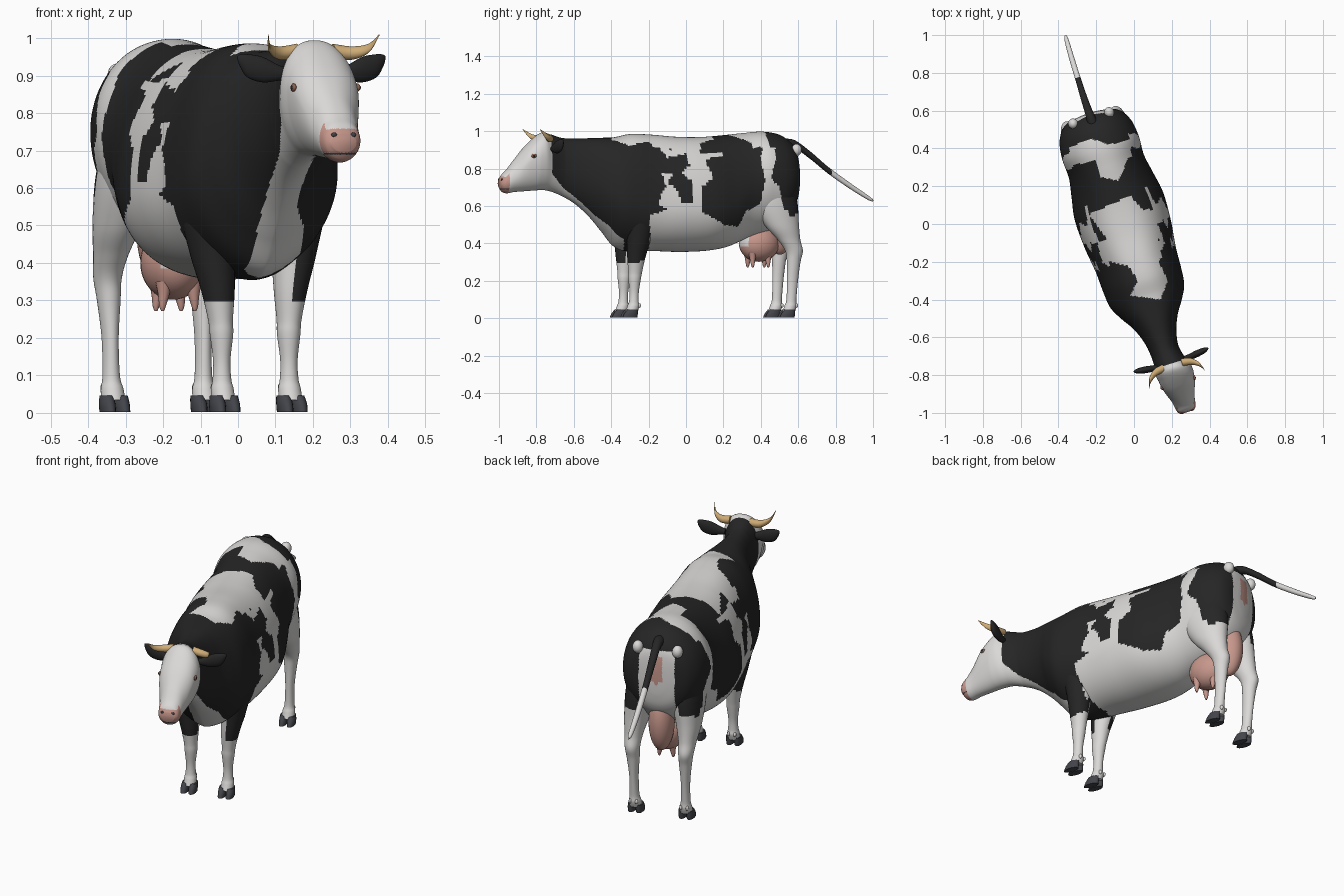
import bpy, bmesh, math
from mathutils import Matrix, Vector
from mathutils.bvhtree import BVHTree

cube = bpy.data.objects.get("Cube")
if cube:
    bpy.data.objects.remove(cube, do_unlink=True)

# The animal is built along its own axis, then turned to its stance
FRAME = Matrix.Translation((-.05, 0, 0)) @ Matrix.Rotation(math.radians(17.5), 4, "Z")


def material(name, color):
    mat = bpy.data.materials.new(name)
    mat.use_nodes = True
    mat.diffuse_color = (*color, 1)
    shader = next(n for n in mat.node_tree.nodes if n.type == "BSDF_PRINCIPLED")
    shader.inputs["Base Color"].default_value = (*color, 1)
    shader.inputs["Roughness"].default_value = .8
    return mat


WHITE, BLACK, PINK, DARK, HORN, BROWN = range(6)
PALETTE = [
    material("white_coat", (.7, .69, .68)),
    material("black_coat", (.019, .019, .019)),
    material("pink_skin", (.57, .31, .26)),
    material("dark_hoof", (.056, .058, .068)),
    material("horn_tan", (.62, .41, .18)),
    material("eye_brown", (.26, .12, .08)),
]


def finish(name, bm, paint):
    """Colour the faces by a number or a rule and make the object."""
    bmesh.ops.recalc_face_normals(bm, faces=bm.faces)
    bm.normal_update()
    used = []
    for face in bm.faces:
        color = paint(face.calc_center_median(), face.normal) if callable(paint) else paint
        if color not in used:
            used.append(color)
        face.material_index = used.index(color)
        face.smooth = True
    for edge in bm.edges:
        edge.smooth = edge.calc_face_angle(0) < .9
    mesh = bpy.data.meshes.new(name)
    bm.to_mesh(mesh)
    bm.free()
    for color in used:
        mesh.materials.append(PALETTE[color])
    obj = bpy.data.objects.new(name, mesh)
    obj.matrix_world = FRAME
    bpy.context.collection.objects.link(obj)


def spline(rows, steps):
    """Smooth rows of numbers with a Catmull-Rom curve."""
    result = []
    for i in range(len(rows) - 1):
        a, b, c, d = (rows[min(max(i + k, 0), len(rows) - 1)] for k in (-1, 0, 1, 2))
        for j in range(steps):
            t = j / steps
            result.append([q + t / 2 * (r - p + t * (2 * p - 5 * q + 4 * r - s + t * (3 * (q - r) + s - p)))
                           for p, q, r, s in zip(a, b, c, d)])
    return result + [list(rows[-1])]


def loft(rings):
    bm = bmesh.new()
    loops = [[bm.verts.new(p) for p in ring] for ring in rings]
    count = len(loops[0])
    for low, high in zip(loops, loops[1:]):
        for i in range(count):
            j = (i + 1) % count
            bm.faces.new((low[i], low[j], high[j], high[i]))
    bm.faces.new(loops[0])
    bm.faces.new(loops[-1])
    return bm


def tube(name, rows, plane, paint, steps=8, sides=32):
    """Rows hold a centre and two radii; plane names the axes of each ring."""
    first, second = ("XYZ".index(axis) for axis in plane)
    rings = []
    for *center, ra, rb in spline(rows, steps):
        ring = []
        for i in range(sides):
            a = math.tau * i / sides
            p = Vector(center)
            p[first] += max(ra, .001) * math.cos(a)
            p[second] += max(rb, .001) * math.sin(a)
            ring.append(p)
        rings.append(ring)
    finish(name, loft(rings), paint)


def ball(name, center, radii, paint):
    bm = bmesh.new()
    shape = Matrix.Translation(center) @ Matrix.Diagonal((*radii, 1))
    bmesh.ops.create_uvsphere(bm, u_segments=32, v_segments=20, radius=1, matrix=shape)
    finish(name, bm, paint)


# Coat markings: dark areas on the flanks, light areas on the back
SIDE_DARK = [
    [(-.73, 1.1), (-.15, 1.1), (-.16, .93), (-.1, .86), (0, .88), (.02, .82), (-.02, .78), (.03, .72),
     (.02, .62), (-.03, .62), (-.06, .7), (-.1, .72), (-.07, .78), (-.13, .78), (-.11, .7), (-.16, .62),
     (-.11, .58), (-.2, .55), (-.19, .45), (-.21, .32), (-.25, .3), (-.34, .3), (-.33, .42), (-.38, .46),
     (-.42, .5), (-.5, .56), (-.56, .62), (-.66, .7), (-.72, .78)],
    [(.17, 1.1), (.2, .87), (.1, .85), (.14, .75), (.07, .7), (.07, .57), (.2, .5), (.28, .49),
     (.32, .57), (.4, .62), (.42, .74), (.4, .85), (.44, 1.1)],
    [(.47, 1.1), (.48, .85), (.45, .75), (.5, .7), (.52, .6), (.57, .54), (.62, .58), (.75, .7), (.75, 1.1)],
]
BACK_LIGHT = [
    [(-.24, .05), (-.02, .15), (.05, .07), (.19, .1), (.2, -.06), (.12, -.08), (.18, -.12), (.13, -.2),
     (.18, -.3), (.14, -.4), (-.02, -.38), (.02, -.3), (-.03, -.22), (-.13, -.2), (-.23, -.1), (-.14, -.08)],
    [(-.4, .29), (-.37, .4), (-.22, .45), (-.13, .42), (.05, .47), (.06, .37), (-.03, .35), (-.08, .23),
     (-.18, .25), (-.2, .34)],
]


def inside(x, y, polygon):
    hit = False
    for (ax, ay), (bx, by) in zip(polygon, polygon[1:] + polygon[:1]):
        if (ay > y) != (by > y) and x < ax + (y - ay) * (bx - ax) / (by - ay):
            hit = not hit
    return hit


def coat(p, n):
    if p.y < -1.01 and p.z < .772 and n.z < .5:
        return DARK if .689 < p.z < .694 else PINK
    if p.y > .57 and abs(p.x) < .03 and .74 < p.z < .87:
        return PINK
    if p.y < -.78 or (p.y > .54 and abs(p.x) < .09 and p.z < .9):
        return WHITE
    if n.z > .6 and p.z > .75:
        world = FRAME @ p
        return WHITE if any(inside(world.x, world.y, area) for area in BACK_LIGHT) else BLACK
    # The right shoulder is dark across its front
    if p.x < -.045 and p.y < -.28 and n.y < -.2 and .3 < p.z < .58:
        return BLACK
    if n.x * p.x < -.2 * abs(p.x):
        return WHITE
    along = p.y * .954 + .3 * min(abs(p.x), .2)
    return BLACK if any(inside(along, p.z, area) for area in SIDE_DARK) else WHITE


# Trunk, neck and head: station, top, bottom, half width, widest height, lower taper
STATIONS = [
    (.617, .8, .72, .012, .75, 1), (.613, .86, .66, .06, .75, 1), (.6, .91, .6, .125, .75, 1),
    (.57, .95, .55, .168, .75, 1), (.51, .985, .49, .2, .75, 1), (.42, .998, .45, .212, .76, 1),
    (.32, .99, .42, .208, .7, 1), (.22, .98, .38, .225, .63, 1), (.1, .97, .36, .245, .6, 1),
    (-.05, .97, .355, .24, .6, 1), (-.2, .982, .36, .222, .6, 1), (-.31, .985, .355, .216, .62, 1.2),
    (-.4, .968, .38, .205, .64, 1.4), (-.47, .965, .46, .17, .68, 1.3), (-.54, .963, .54, .125, .74, 1.2),
    (-.62, .96, .61, .092, .78, 1), (-.7, .965, .655, .078, .8, 1), (-.77, .985, .68, .085, .83, 1),
    (-.82, .99, .685, .098, .86, 1), (-.9, .925, .68, .088, .84, 1), (-.97, .845, .675, .064, .76, 1),
    (-1.01, .795, .668, .056, .73, 1), (-1.035, .77, .675, .05, .725, 1), (-1.05, .745, .695, .035, .72, 1),
]


def head_shift(v):
    return .018 * min(max((-.7 - v) / .15, 0), 1)


rings = []
for v, top, bottom, width, middle, taper in spline(STATIONS, 12):
    ring = []
    ridge = .85 + .15 * min(max(v / .3, 0), 1)
    for i in range(144):
        a = math.tau * i / 144
        s, c = math.sin(a), math.cos(a)
        u = math.copysign(abs(s) ** (ridge if c > 0 else taper), s)
        z = middle + c * ((top - middle) if c > 0 else (middle - bottom))
        ring.append((width * u + head_shift(v), v, z))
    rings.append(ring)
trunk = loft(rings)
surface = BVHTree.FromBMesh(trunk)
finish("body_and_head", trunk, coat)

for side, label in ((1, "left"), (-1, "right")):
    def flip(rows, shift=0):
        return [(side * row[0] + shift, *row[1:]) for row in rows]

    # Legs
    tube(f"{label}_front_leg", flip([
        (.125, -.3, .68, .06, .08), (.13, -.295, .55, .068, .082), (.115, -.3, .43, .06, .066),
        (.102, -.31, .33, .045, .05), (.096, -.315, .25, .033, .038), (.094, -.318, .21, .031, .034),
        (.094, -.32, .14, .023, .025), (.094, -.322, .09, .025, .026), (.094, -.325, .065, .03, .032),
        (.094, -.335, .035, .031, .034)]), "XY", coat)
    tube(f"{label}_hind_leg", flip([
        (.1, .42, .78, .07, .13), (.114, .45, .63, .08, .135), (.13, .495, .5, .062, .095),
        (.135, .535, .42, .045, .062), (.135, .563, .36, .037, .048), (.132, .562, .3, .031, .037),
        (.13, .556, .2, .022, .03), (.129, .55, .1, .023, .027), (.128, .545, .065, .03, .033),
        (.128, .535, .035, .032, .034)]), "XY", coat)

    # Cloven hooves and dew claws
    for end, u, v in (("front", .094, -.335), ("hind", .128, .535)):
        for claw, offset in (("inner", -.02), ("outer", .02)):
            x = side * (u + offset)
            tube(f"{label}_{end}_{claw}_hoof", [
                (x, v - .015, .003, .019, .042), (x, v - .009, .025, .02, .038),
                (x * .99, v, .046, .017, .03)], "XY", DARK, 3, 20)
            ball(f"{label}_{end}_{claw}_dew_claw", (side * (u + offset * .8), v + .038, .068),
                 (.007, .01, .012), WHITE)

    # Horns, ears, eyes and nostrils
    shift = head_shift(-.85)
    tube(f"{label}_horn", flip([
        (.05, -.79, .965, .02, .02), (.1, -.8, .96, .019, .018), (.138, -.83, .973, .013, .012),
        (.155, -.87, 1.008, .002, .002)], shift), "YZ", HORN)
    tube(f"{label}_ear", flip([
        (.07, -.775, .905, .014, .014), (.1, -.775, .908, .016, .022), (.14, -.77, .916, .018, .034),
        (.18, -.765, .926, .015, .031), (.2, -.762, .94, .008, .016), (.207, -.761, .948, .002, .003)],
        shift), "YZ", BLACK)
    eye = surface.ray_cast(Vector((side, -.885, .868)), Vector((-side, 0, 0)))[0]
    ball(f"{label}_eye", eye, (.007, .015, .011), BROWN)
    ball(f"{label}_pupil", eye + Vector((side * .004, -.002, 0)), (.005, .007, .006), BLACK)
    nostril = surface.ray_cast(Vector((side * .027 + shift, -2, .742)), Vector((0, 1, 0)))[0]
    ball(f"{label}_nostril", nostril, (.008, .004, .006), DARK)
    ball(f"{label}_pin_bone", (side * .1, .588, .9), (.026, .028, .032), WHITE)

    # Teats
    for place, u, v in (("front", .042, .36), ("back", .032, .45)):
        tube(f"{label}_{place}_teat", flip([
            (u, v, .35, .022, .022), (u, v, .315, .015, .015), (u + .003, v, .285, .009, .009),
            (u + .003, v, .272, .004, .004)]), "XY", PINK, 4, 16)

# Udder with a pale front, reaching up between the hind legs
ball("udder", (0, .41, .4), (.085, .11, .098),
     lambda p, n: WHITE if p.z > .385 and p.y < .42 and abs(p.x) < .055 else PINK)
ball("rear_udder", (0, .525, .49), (.062, .075, .15), PINK)

# Tail with a pale end
tube("tail", [
    (0, .55, .93, .03, .03), (-.002, .61, .93, .022, .022), (-.004, .7, .87, .018, .02),
    (-.004, .8, .79, .015, .018), (-.003, .92, .708, .014, .016), (0, 1.02, .645, .011, .012),
    (.002, 1.048, .63, .004, .005)], "XZ", lambda p, n: BLACK if p.y < .81 else WHITE)
